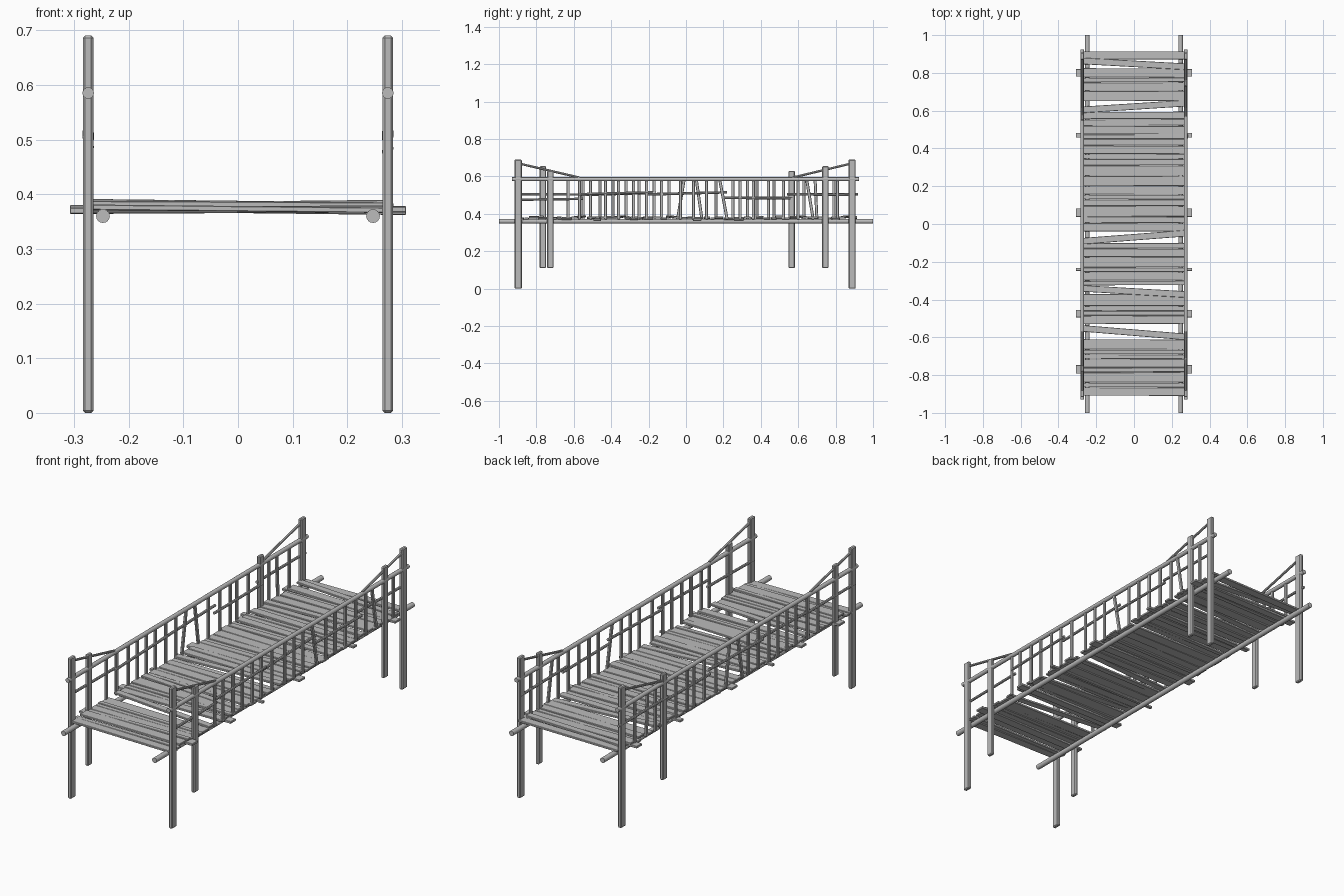
import bpy
import random
from mathutils import Vector

random.seed(7)
cube = bpy.data.objects.get("Cube")
if cube:
    bpy.data.objects.remove(cube, do_unlink=True)

wood = bpy.data.materials.new("weathered grey wood")
wood.use_nodes = True
GREY = (0.5, 0.5, 0.5, 1)
wood.diffuse_color = GREY
wood.node_tree.nodes["Principled BSDF"].inputs["Base Color"].default_value = GREY


def finish(obj, name):
    obj.name = name
    obj.data.materials.append(wood)
    return obj


def box(name, center, size, rot=(0, 0, 0), bevel=0.0):
    """Rectangular timber, optionally with chamfered edges."""
    bpy.ops.mesh.primitive_cube_add(size=1, location=center, rotation=rot)
    obj = finish(bpy.context.object, name)
    obj.scale = size
    bpy.ops.object.transform_apply(location=False, rotation=False, scale=True)
    if bevel:
        mod = obj.modifiers.new("chamfer", "BEVEL")
        mod.width = bevel
        mod.segments = 1
    return obj


def pole(name, a, b, radius, sides=16):
    """Round pole running from point a to point b."""
    a, b = Vector(a), Vector(b)
    bpy.ops.mesh.primitive_cylinder_add(
        vertices=sides, radius=radius, depth=(b - a).length, location=(a + b) / 2)
    obj = finish(bpy.context.object, name)
    obj.rotation_euler = (b - a).to_track_quat("Z", "Y").to_euler()
    bpy.ops.object.shade_smooth_by_angle()
    return obj


def slat(name, x, y_low, y_high, z_low=0.37, z_high=0.585):
    """Flat baluster, leaning when its two ends differ in y."""
    a, b = Vector((x, y_low, z_low)), Vector((x, y_high, z_high))
    d = b - a
    angle = -d.y / d.z
    box(name, (a + b) / 2, (0.011, 0.016, d.length), (angle, 0, 0), 0.002)


# Deck planks: level runs separated by crooked planks with wedge gaps
runs = [(-0.91, -0.61), (-0.53, -0.37), (-0.325, -0.10),
        (-0.04, 0.595), (0.65, 0.825), (0.87, 0.915)]
for start, end in runs:
    y = start
    while y < end - 0.005:
        w = min(random.choice((0.025, 0.035, 0.045, 0.055)), end - y)
        if end - y - w < 0.015:
            w = end - y
        reach = random.uniform(0.54, 0.565)
        box("deck_plank", (random.uniform(-0.004, 0.004), y + w / 2,
                           0.377 + random.uniform(-0.004, 0.005)),
            (reach, w - 0.002, 0.01),
            (0, random.uniform(-0.012, 0.015), random.uniform(-0.004, 0.004)), 0.0015)
        y += w

# Crooked planks: y at the middle, rise in y across the deck
for y, rise in ((-0.575, -0.045), (-0.357, -0.032), (-0.07, 0.042),
                (0.622, 0.035), (0.848, -0.03)):
    box("crooked_plank", (0, y, 0.383), (0.55, 0.034, 0.01),
        (0, 0.012, rise / 0.55), 0.0015)

# Longer planks sticking out past the rails
for y, w in ((-0.77, 0.045), (-0.475, 0.04), (-0.24, 0.016),
             (0.06, 0.045), (0.47, 0.026), (0.8, 0.04)):
    box("long_plank", (0, y, 0.371), (0.615, w, 0.011),
        (0, random.uniform(-0.006, 0.012), 0), 0.0015)

# Inner posts per side: (front y, top), (back y, top)
inner_posts = {1: ((-0.725, 0.63), (0.745, 0.655)),
               -1: ((-0.765, 0.655), (0.565, 0.63))}
# Leaning balusters per side: (bottom y, top y)
leaning = {1: ((0.22, 0.18), (0.68, 0.645)),
           -1: ((-0.045, -0.01), (0.085, 0.055), (0.7, 0.69))}
# Upright balusters per side
upright = {1: (-0.57, -0.51, -0.43, -0.36, -0.28, -0.21, -0.13, -0.03, 0.04,
               0.11, 0.29, 0.36, 0.44, 0.52, 0.6, 0.81),
           -1: (-0.63, -0.55, -0.46, -0.39, -0.32, -0.25, -0.17, -0.09, 0.16,
                0.25, 0.33, 0.38, 0.47, 0.63, 0.79)}
# Middle rails per side: (start y, start z, end y, end z)
middle = {1: ((-0.91, 0.475, -0.55, 0.48), (-0.57, 0.505, -0.18, 0.515),
              (-0.2, 0.503, 0.22, 0.515), (0.2, 0.485, 0.56, 0.483),
              (0.54, 0.505, 0.9, 0.5)),
          -1: ((-0.91, 0.505, -0.55, 0.503), (-0.57, 0.5, -0.16, 0.512),
               (-0.2, 0.505, 0.22, 0.515), (0.2, 0.485, 0.57, 0.487),
               (0.54, 0.505, 0.92, 0.505))}

for side in (1, -1):
    label = "left_" if side > 0 else "right_"
    x = side * 0.274

    # Bearer under the deck and handrail above it
    pole(label + "bearer", (side * 0.247, -1, 0.36), (side * 0.247, 1, 0.36), 0.0125)
    pole(label + "handrail", (x, -0.93, 0.585), (x, 0.925, 0.585), 0.0105)

    # Tall corner posts, shorter inner posts and sloping braces
    for end, (post_y, top) in zip((-1, 1), inner_posts[side]):
        corner_y = -0.897 if end < 0 else 0.888
        box(label + "corner_post", (x, corner_y, 0.345), (0.019, 0.038, 0.69), bevel=0.004)
        box(label + "inner_post", (x, post_y, (top + 0.11) / 2),
            (0.018, 0.034, top - 0.11), bevel=0.004)
        pole(label + "sloping_brace", (x, corner_y, 0.67),
             (x, end * 0.57, 0.594), 0.006, 8)

    # Balusters
    for y in upright[side]:
        slat(label + "baluster", x, y, y)
    for low, high in leaning[side]:
        slat(label + "leaning_baluster", x, low, high)

    # Middle rails, lapped alternately inside and outside the balusters
    for i, (y0, z0, y1, z1) in enumerate(middle[side]):
        rail_x = x + (0.004 if i % 2 else -0.004)
        pole(label + "middle_rail", (rail_x, y0, z0), (rail_x, y1, z1), 0.0065, 8)
